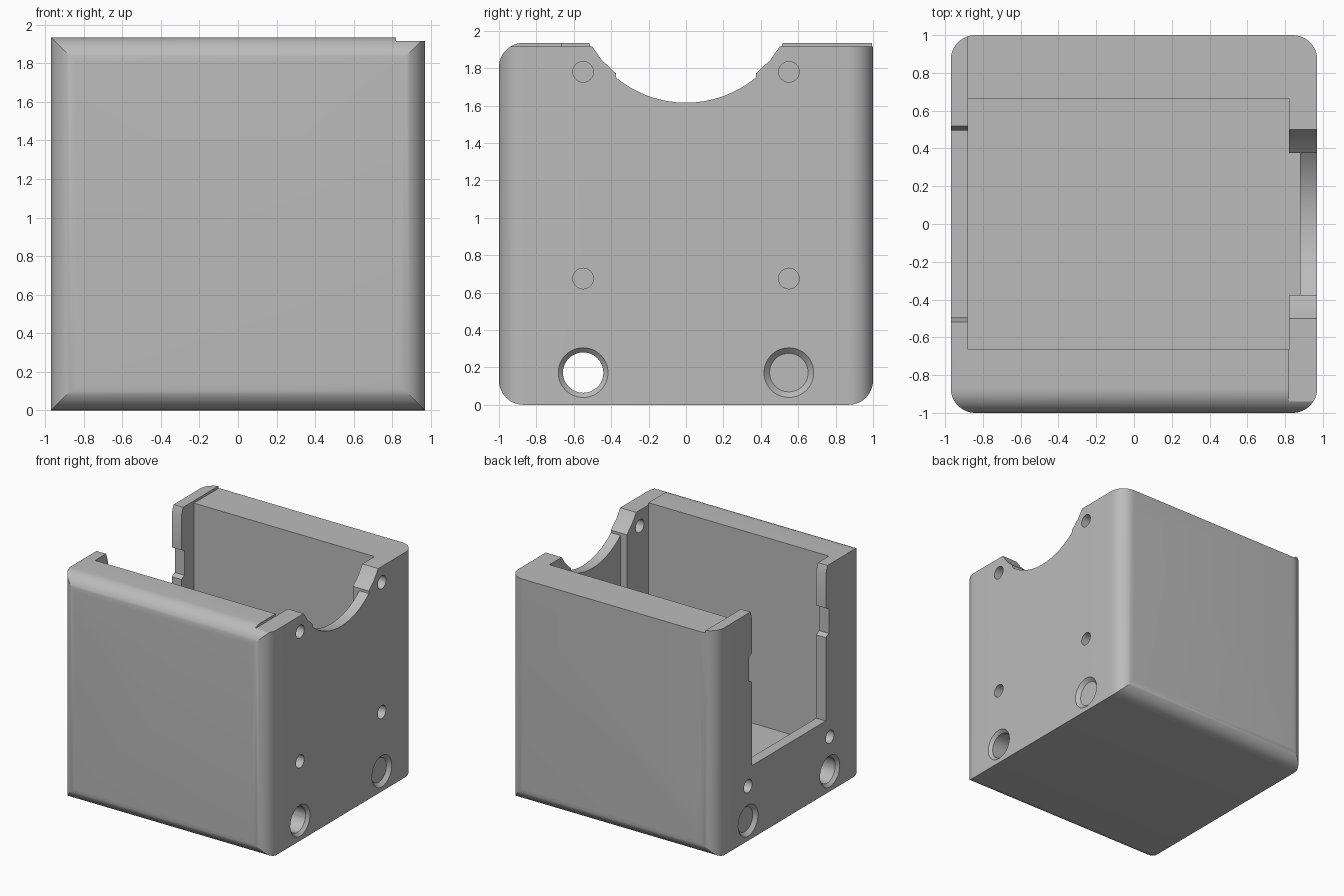
import bpy, bmesh
from math import sin, cos, pi, radians, sqrt
from mathutils import Matrix, Vector

if "Cube" in bpy.data.objects:
    bpy.data.objects.remove(bpy.data.objects["Cube"])

HX, HY, TOP, RIM, R = 0.97, 1.0, 1.935, 1.915, 0.13
IN_L, IN_R, IN_Y, FLOOR = -0.88, 0.82, 0.665, 0.32


def add_object(name, bm):
    bmesh.ops.recalc_face_normals(bm, faces=bm.faces)
    mesh = bpy.data.meshes.new(name)
    bm.to_mesh(mesh)
    bm.free()
    obj = bpy.data.objects.new(name, mesh)
    bpy.context.scene.collection.objects.link(obj)
    return obj


def prism(name, points, axis, lo, hi):
    """Extrude a 2D outline along x (points are y,z) or z (points are x,y)."""
    bm = bmesh.new()
    put = (lambda p: (lo, p[0], p[1])) if axis == "x" else (lambda p: (p[0], p[1], lo))
    face = bm.faces.new([bm.verts.new(put(p)) for p in points])
    geom = bmesh.ops.extrude_face_region(bm, geom=[face])["geom"]
    step = Vector((hi - lo, 0, 0) if axis == "x" else (0, 0, hi - lo))
    bmesh.ops.translate(bm, vec=step, verts=[g for g in geom if isinstance(g, bmesh.types.BMVert)])
    return add_object(name, bm)


def box(name, x0, x1, y0, y1, z0, z1):
    return prism(name, [(x0, y0), (x1, y0), (x1, y1), (x0, y1)], "z", z0, z1)


def cone(name, x0, x1, y, z, r0, r1):
    bm = bmesh.new()
    place = Matrix.Translation(((x0 + x1) / 2, y, z)) @ Matrix.Rotation(pi / 2, 4, "Y")
    bmesh.ops.create_cone(bm, cap_ends=True, segments=48, radius1=r0, radius2=r1,
                          depth=x1 - x0, matrix=place)
    return add_object(name, bm)


def rounded(u0, u1, v0, v1, radii, steps=12):
    """Rectangle outline with a radius per corner, counter-clockwise from u0,v0."""
    corners = [(u0, v0, 1, 1), (u1, v0, -1, 1), (u1, v1, -1, -1), (u0, v1, 1, -1)]
    points = []
    for i, ((u, v, su, sv), r) in enumerate(zip(corners, radii)):
        if r == 0:
            points.append((u, v))
            continue
        for k in range(steps + 1):
            a = pi + i * pi / 2 + k / steps * pi / 2
            points.append((u + su * r + r * cos(a), v + sv * r + r * sin(a)))
    return points


def combine(target, tool, operation="DIFFERENCE"):
    mod = target.modifiers.new("cut", "BOOLEAN")
    mod.object, mod.operation, mod.solver = tool, operation, "EXACT"
    bpy.context.view_layer.objects.active = target
    bpy.ops.object.modifier_apply(modifier=mod.name)
    bpy.data.objects.remove(tool)


# Outer shell: rounded plan crossed with rounded side profile (square top at the back)
housing = prism("housing", rounded(-HX, HX, -HY, HY, [R] * 4), "z", -0.1, 2.1)
combine(housing, prism("side_profile", rounded(-HY, HY, 0, TOP, [R, R, 0, R]), "x", -1.2, 1.2),
        "INTERSECT")

# Main cavity and the shallow pocket in the right wall
combine(housing, box("cavity", IN_L, IN_R, -IN_Y, IN_Y, FLOOR, 2.2))
combine(housing, box("wall_pocket", IN_R - 0.1, 0.88, -0.375, 0.375, FLOOR, 2.2))

# Lowered rim along the back and right
combine(housing, box("back_rim_step", IN_L, 1.2, IN_Y - 0.1, 1.2, RIM, 2.2))
combine(housing, box("right_rim_step", IN_R, 1.2, -1.2, 1.2, RIM, 2.2))

# Curved saddle in the right wall, with small shoulders
ARC_Z, ARC_R = 2.203, 0.588
saddle = [(y, ARC_Z - sqrt(ARC_R ** 2 - y * y))
          for y in [0.375 * sin(radians(k * 5)) / sin(radians(40)) for k in range(-8, 9)]]
right_side = [(0.375, 1.772), (0.452, 1.845), (0.515, 1.935), (0.515, 2.2)]
saddle += right_side + [(-y, z) for y, z in reversed(right_side)]
combine(housing, prism("saddle_cut", saddle, "x", 0.7, 1.2))

# Open slot in the left wall, with side notches and a chamfered mouth
half = [(0.495, 0.62), (0.495, 1.33), (0.535, 1.35), (0.535, 1.56), (0.495, 1.58),
        (0.495, 1.87), (0.518, TOP), (0.518, 2.2)]
combine(housing, prism("slot_cut", half + [(-y, z) for y, z in reversed(half)], "x", -1.2, -0.8))

# Screw holes and countersunk rod holes
for y in (-0.55, 0.55):
    for z in (0.675, 1.78):
        combine(housing, cone("screw_hole", 0.7, 1.2, y, z, 0.055, 0.055))
    combine(housing, cone("screw_hole", -1.2, -0.7, y, 0.465, 0.055, 0.055))
    combine(housing, cone("rod_hole", -1.2, 1.2, y, 0.172, 0.108, 0.108))
    combine(housing, cone("countersink", 0.94, 0.98, y, 0.172, 0.103, 0.143))
    combine(housing, cone("countersink", -0.98, -0.94, y, 0.172, 0.143, 0.103))

# Plain grey plastic
grey = bpy.data.materials.new("grey_plastic")
grey.use_nodes = True
colour = (0.5, 0.5, 0.5, 1)
grey.diffuse_color = colour
grey.node_tree.nodes["Principled BSDF"].inputs["Base Color"].default_value = colour
housing.data.materials.clear()
housing.data.materials.append(grey)

bpy.ops.object.select_all(action="DESELECT")
housing.select_set(True)
bpy.context.view_layer.objects.active = housing
bpy.ops.object.shade_smooth_by_angle(angle=radians(25))
